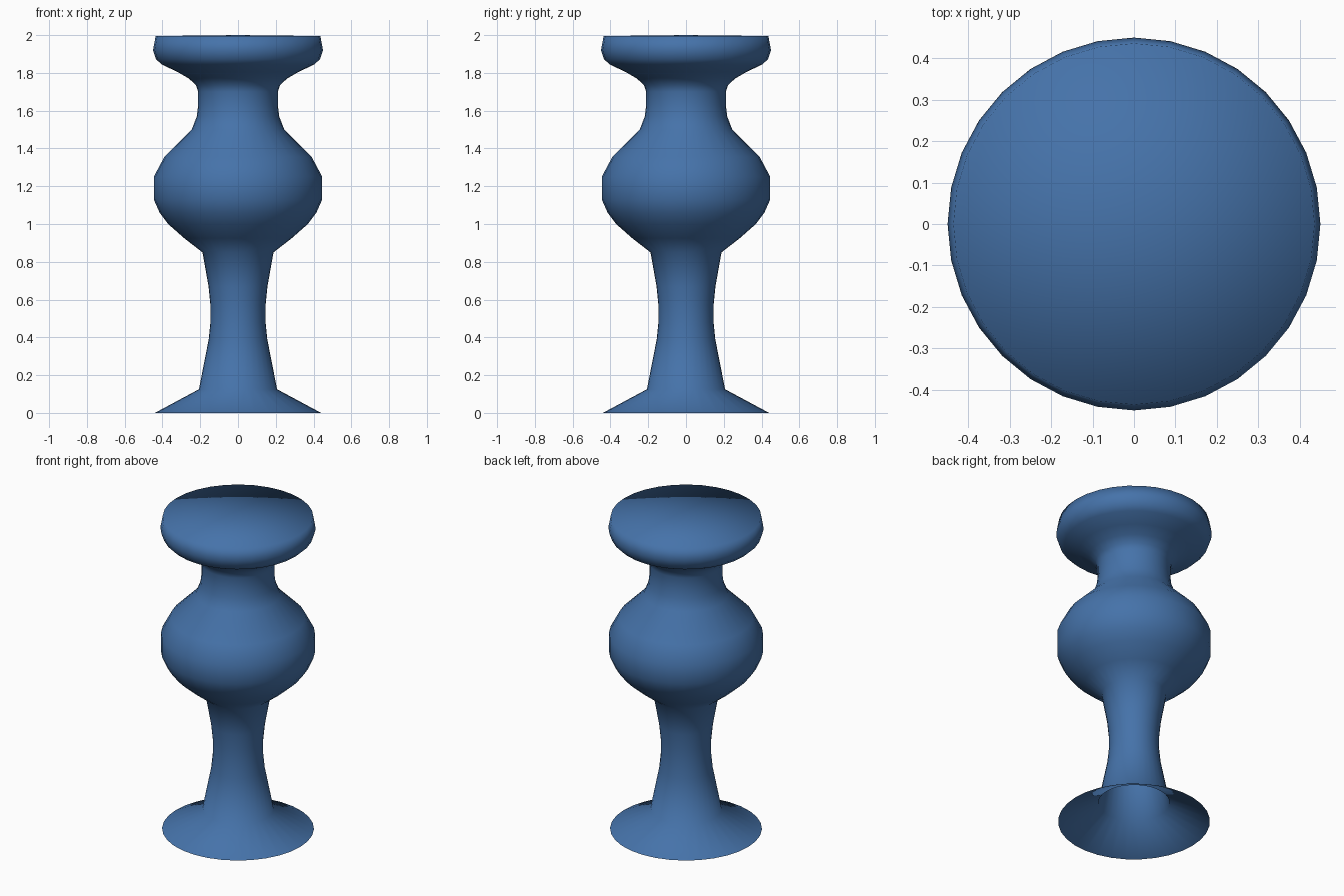
import bpy, bmesh, math

if "Cube" in bpy.data.objects:
    bpy.data.objects.remove(bpy.data.objects["Cube"])

# Paint
blue = bpy.data.materials.new("blue")
blue.diffuse_color = (0.06, 0.17, 0.40, 1.0)
blue.use_nodes = True
blue.node_tree.nodes["Principled BSDF"].inputs["Base Color"].default_value = blue.diffuse_color

# Turned outline (radius, height): open hollow foot up to the rim
profile = [
    (0.44, 0.0), (0.207, 0.125),                                   # foot
    (0.155, 0.39), (0.146, 0.48), (0.146, 0.57), (0.156, 0.67), (0.188, 0.85),  # stem
    (0.285, 0.925), (0.37, 1.0), (0.415, 1.06), (0.446, 1.13), (0.446, 1.25),
    (0.39, 1.355), (0.245, 1.50),                                  # bulb
    (0.218, 1.57), (0.211, 1.63), (0.211, 1.70), (0.222, 1.735),   # neck
    (0.26, 1.77), (0.32, 1.805), (0.405, 1.845), (0.434, 1.873),
    (0.45, 1.92), (0.436, 1.995),                                  # cap
]
SIDES = 32

bm = bmesh.new()
rings = []
for r, z in profile:
    rings.append([bm.verts.new((r * math.cos(2 * math.pi * i / SIDES),
                                r * math.sin(2 * math.pi * i / SIDES), z))
                  for i in range(SIDES)])
for low, high in zip(rings, rings[1:]):
    for i in range(SIDES):
        j = (i + 1) % SIDES
        bm.faces.new((low[i], low[j], high[j], high[i]))

# Closed top
centre = bm.verts.new((0, 0, 2.0))
for i in range(SIDES):
    bm.faces.new((rings[-1][i], rings[-1][(i + 1) % SIDES], centre))
for f in bm.faces:
    f.smooth = True

mesh = bpy.data.meshes.new("turned_pedestal")
bm.to_mesh(mesh)
bm.free()
mesh.materials.append(blue)
obj = bpy.data.objects.new("turned_pedestal", mesh)
bpy.context.collection.objects.link(obj)
